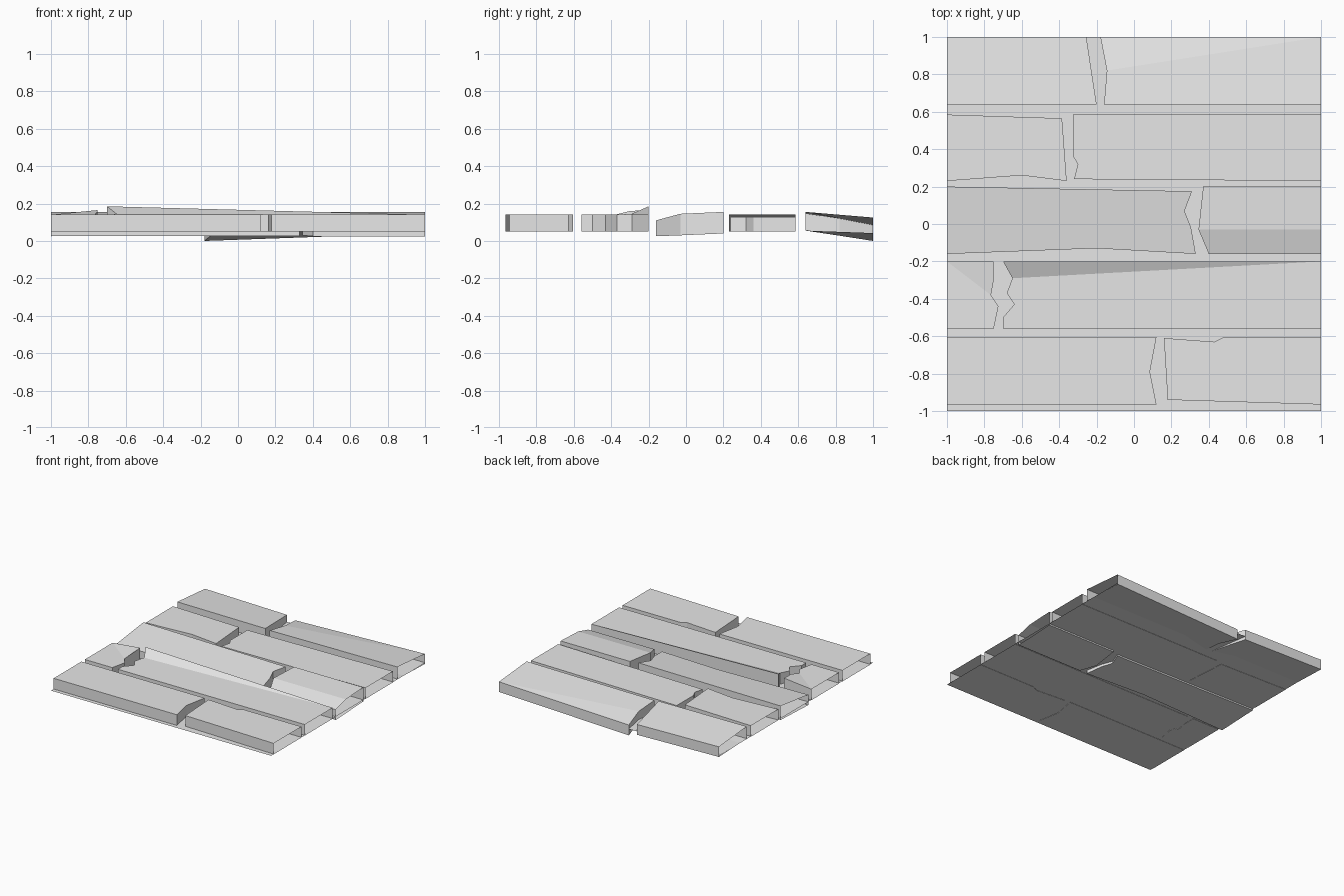
import bpy

if "Cube" in bpy.data.objects:
    bpy.data.objects.remove(bpy.data.objects["Cube"])

# single flat colour
mat = bpy.data.materials.new("pale grey")
mat.diffuse_color = (0.8, 0.8, 0.8, 1)
mat.use_nodes = True
mat.node_tree.nodes["Principled BSDF"].inputs["Base Color"].default_value = mat.diffuse_color

TOP, BOT = 0.14, 0.05


def make(name, verts, faces):
    me = bpy.data.meshes.new(name)
    me.from_pydata(verts, [], faces)
    me.materials.append(mat)
    ob = bpy.data.objects.new(name, me)
    bpy.context.collection.objects.link(ob)
    return ob


def plank(name, outline, cut=None):
    """Prism from an anticlockwise outline of (x, y[, top[, bottom]]);
    ends on the tile border x = +-1 stay open, cut adds a crease on top."""
    n = len(outline)
    full = [tuple(p) + (TOP, BOT)[len(p) - 2:] for p in outline]
    verts = [(x, y, b) for x, y, t, b in full] + [(x, y, t) for x, y, t, b in full]
    faces = [list(range(n))[::-1]]
    ring = [i + n for i in range(n)]
    if cut:
        i, j = cut
        faces += [ring[i:j + 1], ring[j:] + ring[:i + 1]]
    else:
        faces.append(ring)
    for i in range(n):
        j = (i + 1) % n
        if not (full[i][0] == full[j][0] and abs(full[i][0]) == 1):
            faces.append([i, j, j + n, i + n])
    return make(name, verts, faces)


# backing sheet seen through the gaps
z = 0.052
make("backing_sheet", [(-1, -1, z), (1, -1, z), (1, 1, z), (-1, 1, z)], [(0, 1, 2, 3)])

# front row
plank("plank_1_left", [(-1, -.965), (.12, -.965), (.085, -.79), (.12, -.605), (-1, -.605)])
plank("plank_1_right", [(.18, -.94), (1, -.965), (1, -.605), (.48, -.605),
                        (.43, -.63), (.16, -.61)])
# second row, with lifted broken ends
plank("plank_2_left", [(-1, -.56), (-.75, -.56), (-.725, -.44), (-.765, -.38),
                       (-.75, -.3, .16), (-.75, -.2, .165), (-1, -.2)], (3, 6))
plank("plank_2_right", [(-.7, -.56), (1, -.56), (1, -.2), (-.7, -.2, .185),
                        (-.65, -.29, .145), (-.68, -.37), (-.64, -.43), (-.7, -.5)], (2, 4))
# middle row, tilted
plank("plank_3_left", [(-1, -.16, .11, .025), (-.2, -.13, .115, .026), (.33, -.16, .11, .025),
                       (.305, -.02, .13, .031), (.27, .07, .14, .035),
                       (.31, .175, .15, .039), (-1, .2, .155, .04)])
plank("plank_3_right", [(.4, -.16, .11, .025), (1, -.16, .11, .025), (1, -.03, .145, .03),
                        (1, .2, .155, .04), (.37, .2, .155, .04), (.345, -.03, .145, .03)], (2, 5))
# fourth row
plank("plank_4_left", [(-1, .23), (-.6, .26), (-.36, .23), (-.385, .565), (-1, .585)])
plank("plank_4_right", [(-.32, .24, .125), (1, .23), (1, .585), (-.325, .585, .125),
                        (-.325, .36, .125), (-.3, .32, .125)])
# back row, sunk at the break
plank("plank_5_left", [(-1, .64, .155, .055), (-.2, .64, .15, .055),
                       (-.255, 1, .11, .025), (-1, 1, .125, .042)])
plank("plank_5_right", [(-.16, .64, .145, .055), (1, .64, .155, .055), (1, 1, .125, .042),
                        (-.18, 1, .085, .0), (-.145, .82, .12, .028)], (2, 4))
